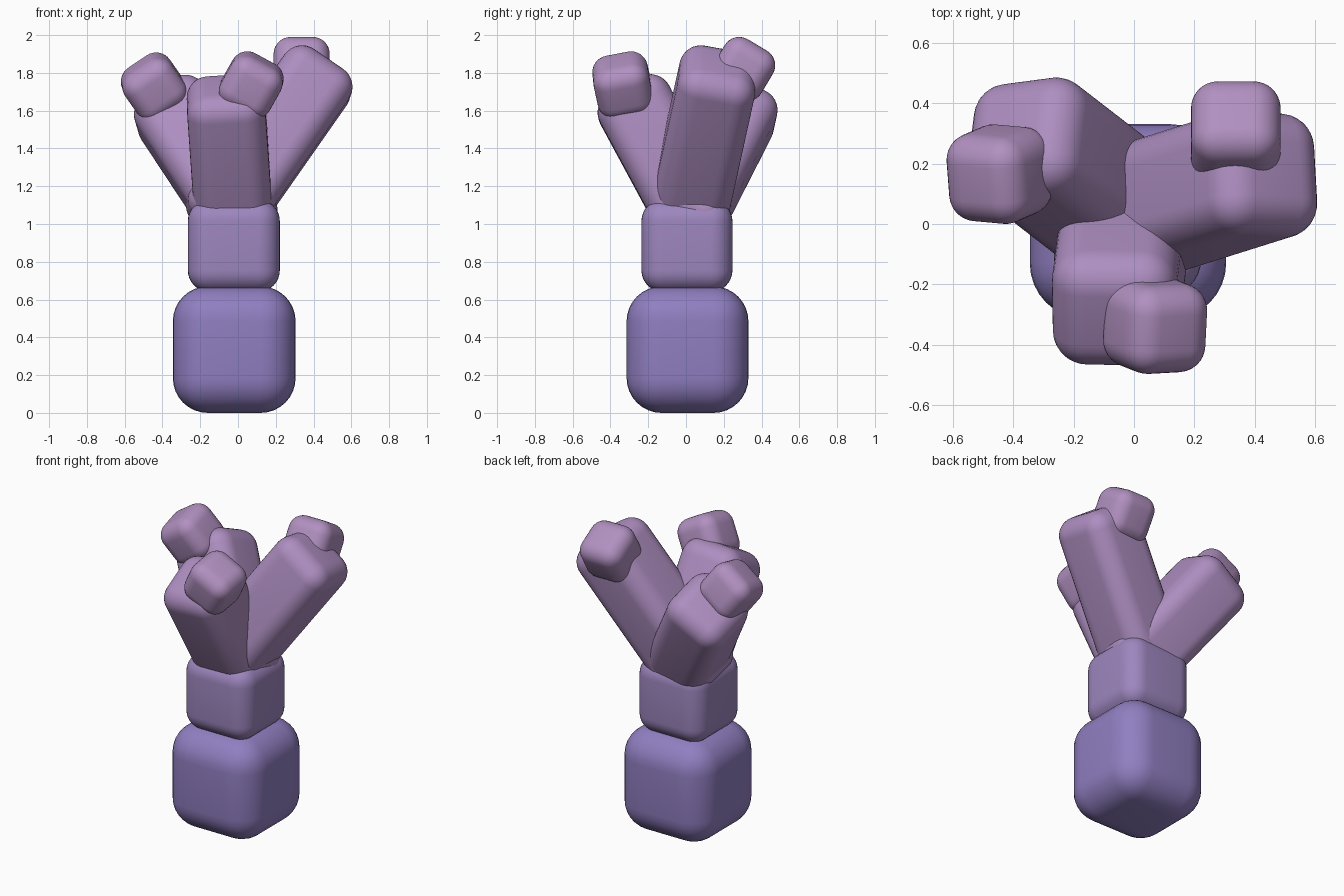
import bpy, bmesh
from mathutils import Vector, Matrix

if "Cube" in bpy.data.objects:
    bpy.data.objects.remove(bpy.data.objects["Cube"])


def material(name, rgb):
    m = bpy.data.materials.new(name)
    m.diffuse_color = (*rgb, 1)
    m.use_nodes = True
    m.node_tree.nodes["Principled BSDF"].inputs["Base Color"].default_value = m.diffuse_color
    return m


def rounded_box(name, center, size, radius, mat, direction=(0, 0, 1)):
    """Rounded box whose local z axis leans along direction."""
    bm = bmesh.new()
    bmesh.ops.create_cube(bm, size=1, matrix=Matrix.Diagonal((*size, 1)))
    bmesh.ops.bevel(bm, geom=bm.edges[:], offset=radius, segments=8,
                    profile=0.5, affect='EDGES', clamp_overlap=True)
    for f in bm.faces:
        f.smooth = True
    me = bpy.data.meshes.new(name)
    bm.to_mesh(me)
    bm.free()
    me.materials.append(mat)
    ob = bpy.data.objects.new(name, me)
    lean = Vector((0, 0, 1)).rotation_difference(Vector(direction))
    ob.matrix_world = Matrix.Translation(center) @ lean.to_matrix().to_4x4()
    bpy.context.collection.objects.link(ob)
    return ob


base_mat = material("base_violet", (0.28, 0.21, 0.53))
trunk_mat = material("trunk_violet", (0.34, 0.24, 0.52))
branch_mat = material("branch_mauve", (0.42, 0.27, 0.53))
tip_mat = material("tip_mauve", (0.44, 0.28, 0.53))

# Stacked base and trunk
rounded_box("base", (-0.02, 0.008, 0.335), (0.65, 0.645, 0.67), 0.185, base_mat)
rounded_box("trunk", (-0.022, 0.005, 0.885), (0.487, 0.482, 0.49), 0.115, trunk_mat)

# Branches: end centre, lean; each runs back down into the trunk
# Tips: centre, lean
limbs = {
    "front": ((-0.07, -0.325, 1.73), (-0.07, -0.54, 1), (0.07, -0.335, 1.735), (0.56, -0.22, 1)),
    "right": ((0.475, 0.185, 1.855), (0.70, 0.22, 1), (0.337, 0.302, 1.82), (0, 0.60, 1)),
    "left": ((-0.405, 0.32, 1.68), (-0.66, 0.51, 1), (-0.445, 0.165, 1.725), (-0.70, -0.30, 1)),
}
for side, (end, lean, tip, tip_lean) in limbs.items():
    d = Vector(lean)
    end = Vector(end)
    start = end - d * (end.z - 0.97)
    rounded_box(side + "_branch", (start + end) / 2,
                (0.415, 0.415, (end - start).length), 0.115, branch_mat, lean)
    rounded_box(side + "_tip", tip, (0.297, 0.297, 0.297), 0.09, tip_mat, tip_lean)
